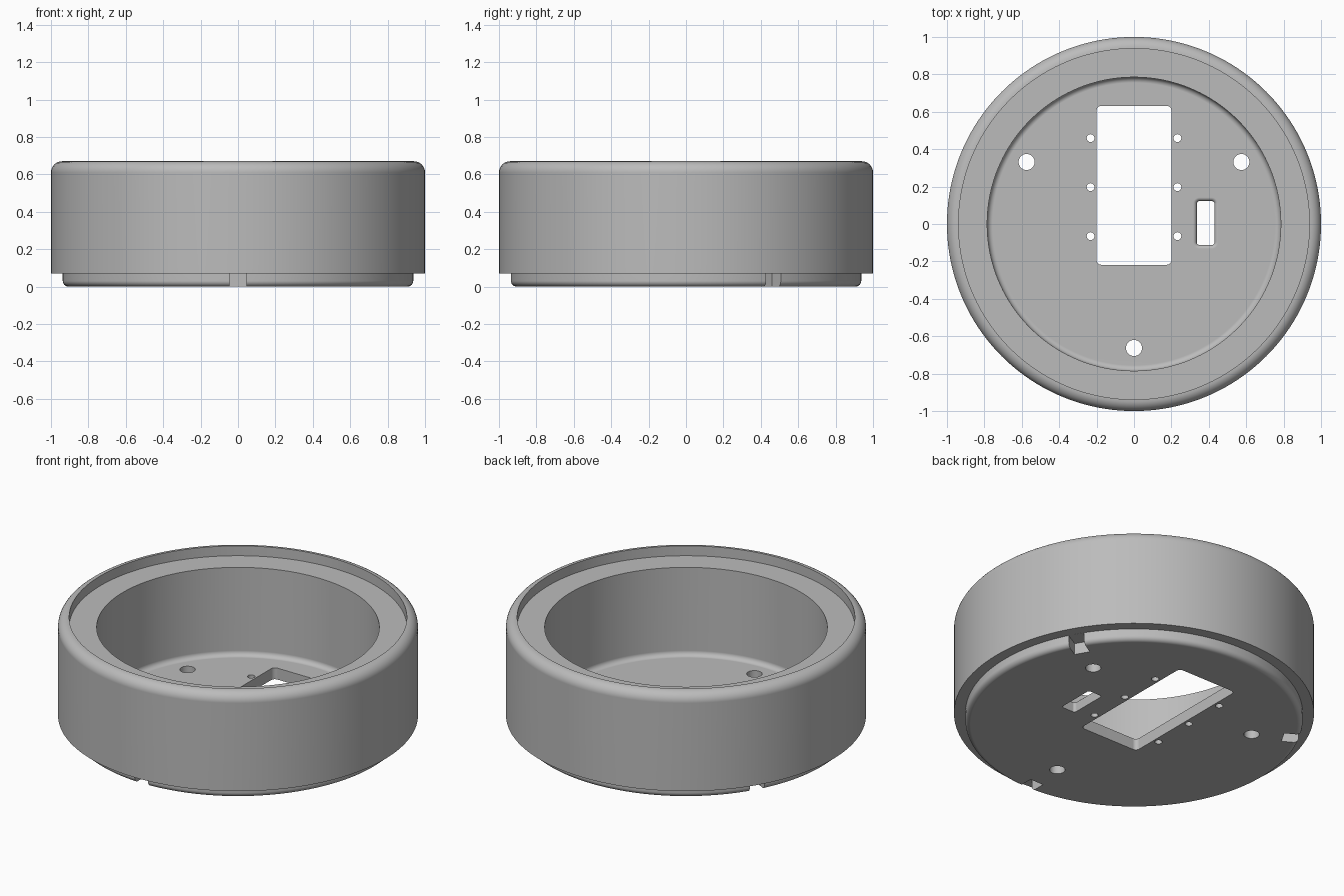
import bpy, bmesh
from math import sin, cos, pi, radians
from mathutils import Matrix

if "Cube" in bpy.data.objects:
    bpy.data.objects.remove(bpy.data.objects["Cube"], do_unlink=True)

HEIGHT, STEP, LEDGE = 0.67, 0.07, 0.61
SEGMENTS = 160


def arc(cx, cz, radius, start, end, steps=8):
    """Points along a circular arc, angles in degrees."""
    angles = [radians(start + (end - start) * i / steps) for i in range(steps + 1)]
    return [(cx + radius * cos(a), cz + radius * sin(a)) for a in angles]


def circle(r, n, cx=0, cy=0):
    return [(cx + r * cos(2 * pi * i / n), cy + r * sin(2 * pi * i / n)) for i in range(n)]


def rounded_rect(cx, cy, w, h, r):
    pts = []
    for sx, sy, a in ((1, 1, 0), (-1, 1, 90), (-1, -1, 180), (1, -1, 270)):
        pts += arc(cx + sx * (w / 2 - r), cy + sy * (h / 2 - r), r, a, a + 90, 6)
    return pts


def loft(bm, layers):
    """Skin a stack of (outline, z) layers and cap both ends."""
    rings = [[bm.verts.new((x, y, z)) for x, y in outline] for outline, z in layers]
    for a, b in zip(rings, rings[1:]):
        for i in range(len(a)):
            j = (i + 1) % len(a)
            bm.faces.new((a[i], a[j], b[j], b[i]))
    bm.faces.new(rings[0][::-1])
    bm.faces.new(rings[-1])


def make_object(name, bm):
    bmesh.ops.recalc_face_normals(bm, faces=bm.faces)
    mesh = bpy.data.meshes.new(name)
    bm.to_mesh(mesh)
    bm.free()
    obj = bpy.data.objects.new(name, mesh)
    bpy.context.collection.objects.link(obj)
    return obj


# Round housing: floor, inner wall, ledge, rounded rim, outer wall, stepped foot
profile = arc(0.755, STEP + 0.03, 0.03, -90, 0)
profile += [(0.785, LEDGE), (0.938, LEDGE), (0.938, HEIGHT)]
profile += arc(0.94, HEIGHT - 0.06, 0.06, 90, 0)
profile += [(1, STEP), (0.937, STEP)]
profile += arc(0.907, 0.03, 0.03, 0, -90)
bm = bmesh.new()
loft(bm, [(circle(r, SEGMENTS), z) for r, z in profile])
housing = make_object("round_housing", bm)

# Cutters for the openings through the floor
bm = bmesh.new()


def punch(outline):
    loft(bm, [(outline, -0.1), (outline, 0.2)])


punch(rounded_rect(0, 0.207, 0.4, 0.85, 0.025))
for side in (-1, 1):
    for y in (-0.065, 0.197, 0.459):
        punch(circle(0.021, 24, side * 0.232, y))
for angle in (30, 150, 270):
    a = radians(angle)
    punch(circle(0.043, 40, 0.663 * cos(a), 0.663 * sin(a)))
    # Notch in the foot
    turn = Matrix.Rotation(a, 4, "Z") @ Matrix.Translation((0.96, 0, 0.0195))
    bmesh.ops.create_cube(bm, size=1, matrix=turn @ Matrix.Diagonal((0.24, 0.09, 0.1, 1)))

# Small side slot with a softened upper edge
layers = [(rounded_rect(0.383, 0.005, 0.095, 0.235, 0.015), -0.1)]
for x, z in arc(0.02, STEP - 0.02, 0.02, 180, 90, 5):
    layers.append((rounded_rect(0.383, 0.005, 0.095 + 2 * x, 0.235 + 2 * x, 0.015 + x), z))
layers.append((layers[-1][0], 0.2))
loft(bm, layers)
cutter = make_object("opening_cutter", bm)
cutter.hide_render = True

# Cut the openings, then drop the cutter
bpy.ops.object.select_all(action="DESELECT")
bpy.context.view_layer.objects.active = housing
housing.select_set(True)
cut = housing.modifiers.new("openings", "BOOLEAN")
cut.operation = "DIFFERENCE"
cut.solver = "EXACT"
cut.object = cutter
bpy.ops.object.modifier_apply(modifier=cut.name)
bpy.data.objects.remove(cutter, do_unlink=True)

# Smooth curved walls, crisp edges
bpy.ops.object.shade_smooth_by_angle(angle=radians(30))
weighted = housing.modifiers.new("flat_normals", "WEIGHTED_NORMAL")
weighted.keep_sharp = True

# Plain grey
grey = bpy.data.materials.new("plain_grey")
grey.use_nodes = True
colour = (0.5, 0.5, 0.5, 1)
grey.diffuse_color = colour
grey.node_tree.nodes["Principled BSDF"].inputs["Base Color"].default_value = colour
housing.data.materials.clear()
housing.data.materials.append(grey)
